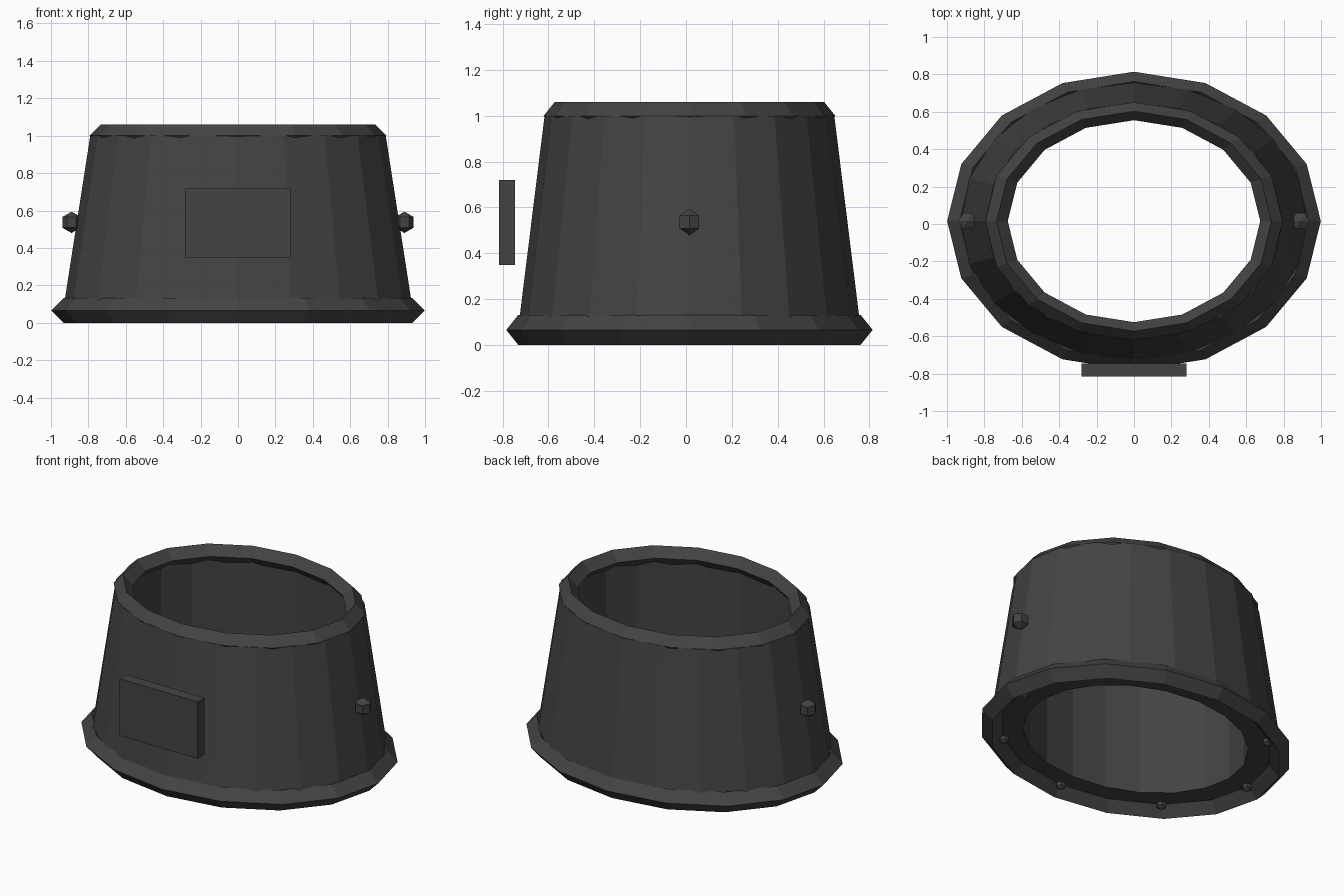
import bpy
import bmesh
from math import cos, sin, pi
from mathutils import Matrix

SQUASH = 0.8        # the band is an ellipse, narrower front to back
CENTRE_Y = 0.015

cube = bpy.data.objects.get("Cube")
if cube:
    bpy.data.objects.remove(cube, do_unlink=True)

charcoal = bpy.data.materials.new("charcoal")
charcoal.use_nodes = True
colour = (0.057, 0.057, 0.057, 1)
charcoal.diffuse_color = colour
charcoal.node_tree.nodes["Principled BSDF"].inputs["Base Color"].default_value = colour


def add_object(name, bm):
    bmesh.ops.recalc_face_normals(bm, faces=bm.faces)
    mesh = bpy.data.meshes.new(name)
    bm.to_mesh(mesh)
    bm.free()
    mesh.materials.append(charcoal)
    obj = bpy.data.objects.new(name, mesh)
    bpy.context.collection.objects.link(obj)
    return obj


def ring(name, profile, sides):
    """Sweep a closed (radius, height) profile around the ellipse."""
    bm = bmesh.new()
    loops = []
    for i in range(sides):
        a = 2 * pi * i / sides
        loops.append([bm.verts.new((r * cos(a), CENTRE_Y + SQUASH * r * sin(a), z))
                      for r, z in profile])
    n = len(profile)
    for i in range(sides):
        here, there = loops[i], loops[(i + 1) % sides]
        for j in range(n):
            k = (j + 1) % n
            bm.faces.new((here[j], there[j], there[k], here[k]))
    return add_object(name, bm)


def diamond(radius, height, size):
    return [(radius + size, height), (radius, height + size),
            (radius - size, height), (radius, height - size)]


def stud(name, x, y, z, radius):
    """Six-sided bead with a point at the top and bottom."""
    bm = bmesh.new()
    bmesh.ops.create_uvsphere(bm, u_segments=6, v_segments=3, radius=radius,
                              matrix=Matrix.Translation((x, y, z)) @ Matrix.Rotation(pi / 2, 4, 'Z'))
    return add_object(name, bm)


# Tapered hollow body
ring("body", [(0.935, 0.065), (0.79, 1.0), (0.72, 1.0), (0.72, 0.065)], 20)

# Rims with a diamond cross-section
ring("bottom_rim", diamond(0.933, 0.066, 0.066), 16)
ring("top_rim", diamond(0.735, 1.0, 0.06), 16)

# Front plate
bm = bmesh.new()
bmesh.ops.create_cube(bm, size=1, matrix=Matrix.Translation((0, -0.78, 0.535))
                      @ Matrix.Diagonal((0.56, 0.07, 0.37, 1)))
add_object("front_plate", bm)

# Side studs
for side, x in (("left", 0.89), ("right", -0.89)):
    stud(side + "_stud", x, CENTRE_Y, 0.537, 0.057)

# Small rivets under the bottom rim
for i in range(8):
    a = i * pi / 4
    stud("rivet_%d" % (i + 1), 0.855 * cos(a), CENTRE_Y + SQUASH * 0.86 * sin(a), 0.06, 0.034)
